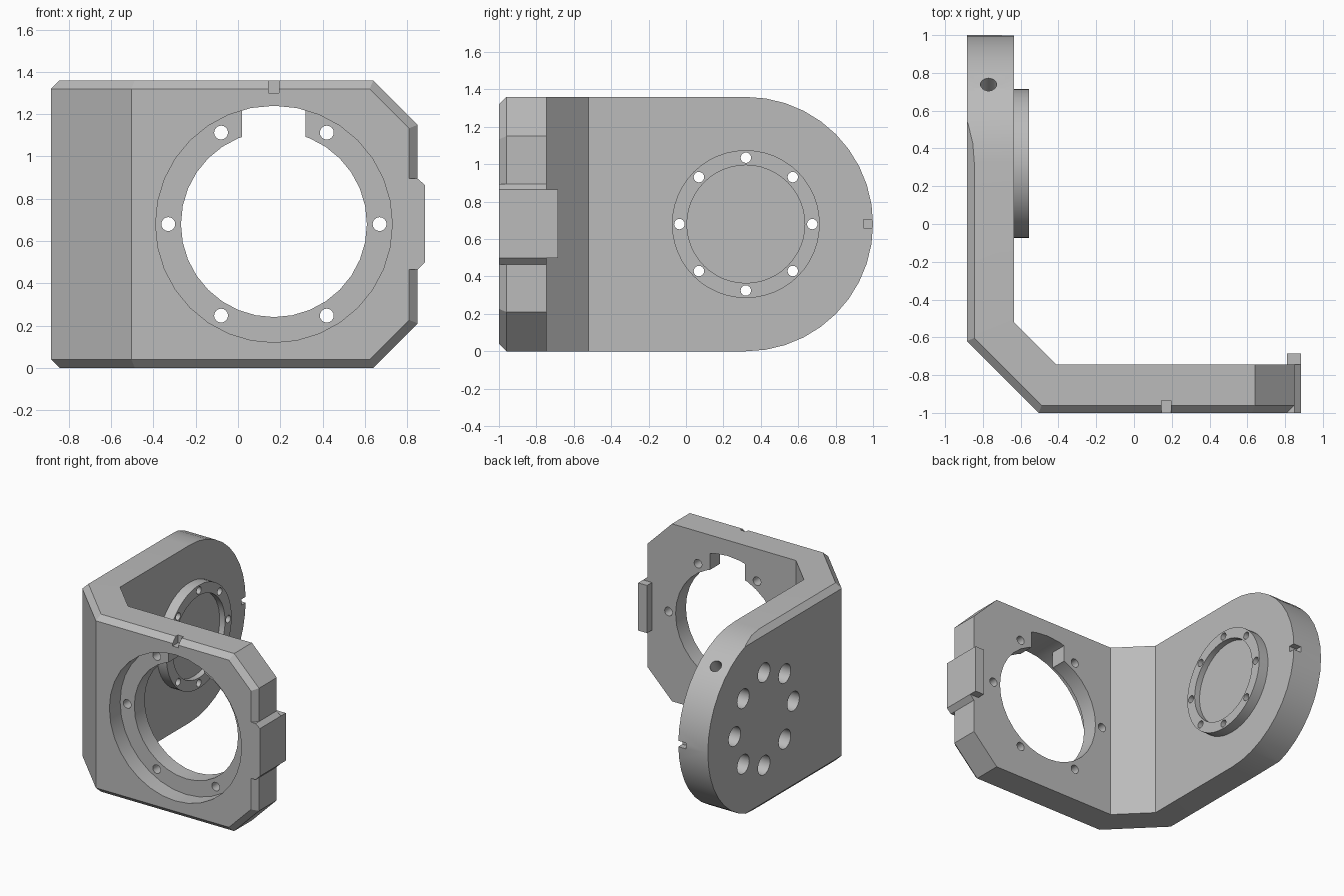
import bpy
import bmesh
from math import sin, cos, pi, asin
from mathutils import Matrix, Vector

cube = bpy.data.objects.get("Cube")
if cube:
    bpy.data.objects.remove(cube, do_unlink=True)

grey = bpy.data.materials.new("machined_grey")
grey.use_nodes = True
grey.diffuse_color = (0.5, 0.5, 0.5, 1)
grey.node_tree.nodes["Principled BSDF"].inputs["Base Color"].default_value = (0.5, 0.5, 0.5, 1)

HEIGHT = 1.36
MID = HEIGHT / 2
BEVEL = 0.04
BORE_X = 0.17      # centre of the front bore
PIVOT_Y = 0.32     # centre of the rounded arm end


def prism(name, points, axis, low, high):
    """Extrude a flat outline along an axis."""
    place = {"X": lambda a, b, t: (t, a, b),
             "Y": lambda a, b, t: (a, t, b),
             "Z": lambda a, b, t: (a, b, t)}[axis]
    bm = bmesh.new()
    ends = [[bm.verts.new(place(a, b, t)) for a, b in points] for t in (low, high)]
    for ring in ends:
        bm.faces.new(ring)
    n = len(points)
    for i in range(n):
        j = (i + 1) % n
        bm.faces.new((ends[0][i], ends[0][j], ends[1][j], ends[1][i]))
    bmesh.ops.recalc_face_normals(bm, faces=bm.faces)
    mesh = bpy.data.meshes.new(name)
    bm.to_mesh(mesh)
    bm.free()
    mesh.materials.append(grey)
    obj = bpy.data.objects.new(name, mesh)
    bpy.context.collection.objects.link(obj)
    return obj


def circle(a, b, r, n=32):
    return [(a + r * cos(2 * pi * i / n), b + r * sin(2 * pi * i / n)) for i in range(n)]


def rect(a0, a1, b0, b1):
    return [(a0, b0), (a1, b0), (a1, b1), (a0, b1)]


def combine(target, other, operation="DIFFERENCE"):
    """Apply a boolean and discard the helper."""
    mod = target.modifiers.new("boolean", "BOOLEAN")
    mod.operation = operation
    mod.solver = "EXACT"
    mod.object = other
    bpy.context.view_layer.objects.active = target
    bpy.ops.object.modifier_apply(modifier=mod.name)
    bpy.data.objects.remove(other, do_unlink=True)


def trim(obj, cuts):
    """Slice the solid with planes and cap each slice."""
    bm = bmesh.new()
    bm.from_mesh(obj.data)
    for point, normal in cuts:
        geom = bm.verts[:] + bm.edges[:] + bm.faces[:]
        bmesh.ops.bisect_plane(bm, geom=geom, dist=1e-5, plane_co=point,
                               plane_no=Vector(normal).normalized(), clear_outer=True)
        bmesh.ops.holes_fill(bm, edges=[e for e in bm.edges if e.is_boundary], sides=0)
    bmesh.ops.recalc_face_normals(bm, faces=bm.faces)
    bm.to_mesh(obj.data)
    bm.free()


# Angled bracket body
outline = [(-0.885, 1), (-0.885, -0.62), (-0.505, -1), (0.85, -1),
           (0.85, -0.745), (-0.41, -0.745), (-0.635, -0.52), (-0.635, 1)]
bracket = prism("bracket", outline, "Z", 0, HEIGHT)

# Clipped plate corners and bevelled outer edges
s = 0.5 ** 0.5
cuts = []
for side in (1, -1):
    edge = MID + side * (MID - BEVEL)
    clip = (0.64, -1 + BEVEL, MID + side * MID)
    cuts += [(clip, (1, 0, side)),
             ((0, -1, edge), (0, -1, side)),
             ((-0.885, 0, edge), (-1, 0, side)),
             ((-0.885, -0.62, edge), (-s, -s, side)),
             (clip, (s, -1, side * s))]
cuts.append(((0.85, -1 + BEVEL, 0), (1, -1, 0)))
trim(bracket, cuts)

# Rounded arm end
stadium = [(-1.2, 0), (PIVOT_Y, 0)]
stadium += [(PIVOT_Y + MID * cos(a), MID + MID * sin(a))
            for a in (-pi / 2 + pi * i / 20 for i in range(1, 20))]
stadium += [(PIVOT_Y, HEIGHT), (-1.2, HEIGHT)]
# keep the flat faces strictly inside the rounding tool
stadium[0] = (-1.2, -0.0005)
stadium[-1] = (-1.2, HEIGHT + 0.0005)
combine(bracket, prism("arm_rounding", stadium, "X", -1.2, 1.2), "INTERSECT")

# Side tab with sloped shoulders
tab = [(0.76, 0.465), (0.85, 0.465), (0.885, 0.5), (0.885, 0.865), (0.85, 0.895), (0.76, 0.895)]
combine(bracket, prism("tab_base", tab, "Y", -1, -0.745), "UNION")
combine(bracket, prism("tab_lip", rect(0.81, 0.885, 0.5, 0.865), "Y", -0.9, -0.685), "UNION")

# Stepped front bore with a keyway
combine(bracket, prism("counterbore", circle(BORE_X, MID, 0.56), "Y", -1.1, -0.87))
combine(bracket, prism("bore", circle(BORE_X, MID, 0.44), "Y", -1.1, -0.6))
keyway = prism("keyway", circle(BORE_X, MID, 0.56), "Y", -0.9, -0.6)
combine(keyway, prism("keyway_sides", rect(0.02, 0.32, 0.9, 1.4), "Y", -1.2, -0.5), "INTERSECT")
combine(bracket, keyway)

# Bolt holes around the bore
for a, b in circle(BORE_X, MID, 0.5, 6):
    combine(bracket, prism("bolt_hole", circle(a, b, 0.033, 16), "Y", -1.1, -0.6))

# Index notches on the plate top and arm rim
combine(bracket, prism("plate_notch", rect(0.145, 0.195, 1.3, 1.5), "Y", -1.1, -0.935))
combine(bracket, prism("arm_notch", rect(0.95, 1.1, 0.66, 0.705), "X", -0.7, -0.5))

# Radial hole in the arm rim
rim_hole = prism("rim_hole", circle(0, 0, 0.043, 24), "Z", 0.5, 0.8)
rim_hole.data.transform(Matrix.Translation((-0.77, PIVOT_Y, MID)) @ Matrix.Rotation(-asin(0.42 / 0.68), 4, "X"))
combine(bracket, rim_hole)

# Raised bearing ring on the inner arm face
ring = prism("bearing_ring", circle(PIVOT_Y, MID, 0.395, 48), "X", -0.65, -0.555)
combine(ring, prism("ring_recess", circle(PIVOT_Y, MID, 0.315, 48), "X", -0.6, -0.5))

# Screw holes through ring and arm, widened on the outer face
for a, b in circle(PIVOT_Y, MID, 0.355, 8):
    for part in (bracket, ring):
        combine(part, prism("screw_hole", circle(a, b, 0.028, 16), "X", -1, -0.5))
    combine(bracket, prism("screw_head_hole", circle(a, b, 0.073, 24), "X", -1, -0.71))

# Smooth round walls, crisp edges
for obj in (bracket, ring):
    bpy.ops.object.select_all(action="DESELECT")
    obj.select_set(True)
    bpy.context.view_layer.objects.active = obj
    bpy.ops.object.shade_smooth_by_angle(angle=pi / 7)
